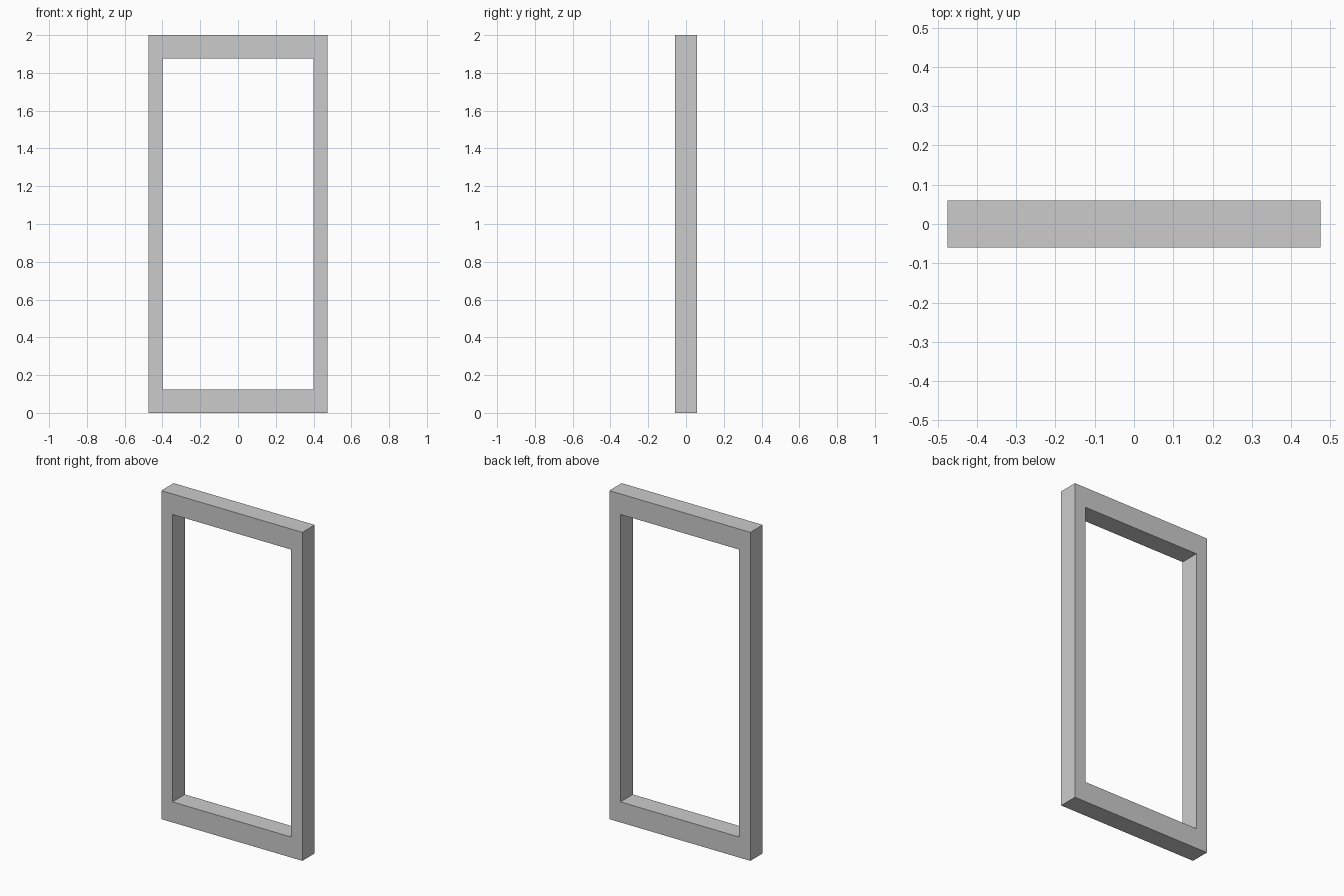
import bpy, bmesh

if "Cube" in bpy.data.objects:
    bpy.data.objects.remove(bpy.data.objects["Cube"])

W, H, D = 0.475, 2.0, 0.0595      # half width, height, half depth
IW, RAIL = 0.40, 0.125            # half opening width, rail height


def rect_loop(bm, half_w, z0, z1, y):
    return [bm.verts.new((x, y, z)) for x, z in
            ((-half_w, z0), (half_w, z0), (half_w, z1), (-half_w, z1))]


# Rectangular frame: outer and inner outlines on the front and back, joined all round
bm = bmesh.new()
outer_f, outer_b = (rect_loop(bm, W, 0, H, y) for y in (-D, D))
inner_f, inner_b = (rect_loop(bm, IW, RAIL, H - RAIL, y) for y in (-D, D))
loops = (outer_f, outer_b, inner_b, inner_f)
for k in range(4):
    a, b = loops[k], loops[(k + 1) % 4]
    for i in range(4):
        j = (i + 1) % 4
        bm.faces.new((a[i], a[j], b[j], b[i]))
bmesh.ops.recalc_face_normals(bm, faces=bm.faces)

mesh = bpy.data.meshes.new("frame")
bm.to_mesh(mesh)
bm.free()
bpy.context.collection.objects.link(bpy.data.objects.new("frame", mesh))
